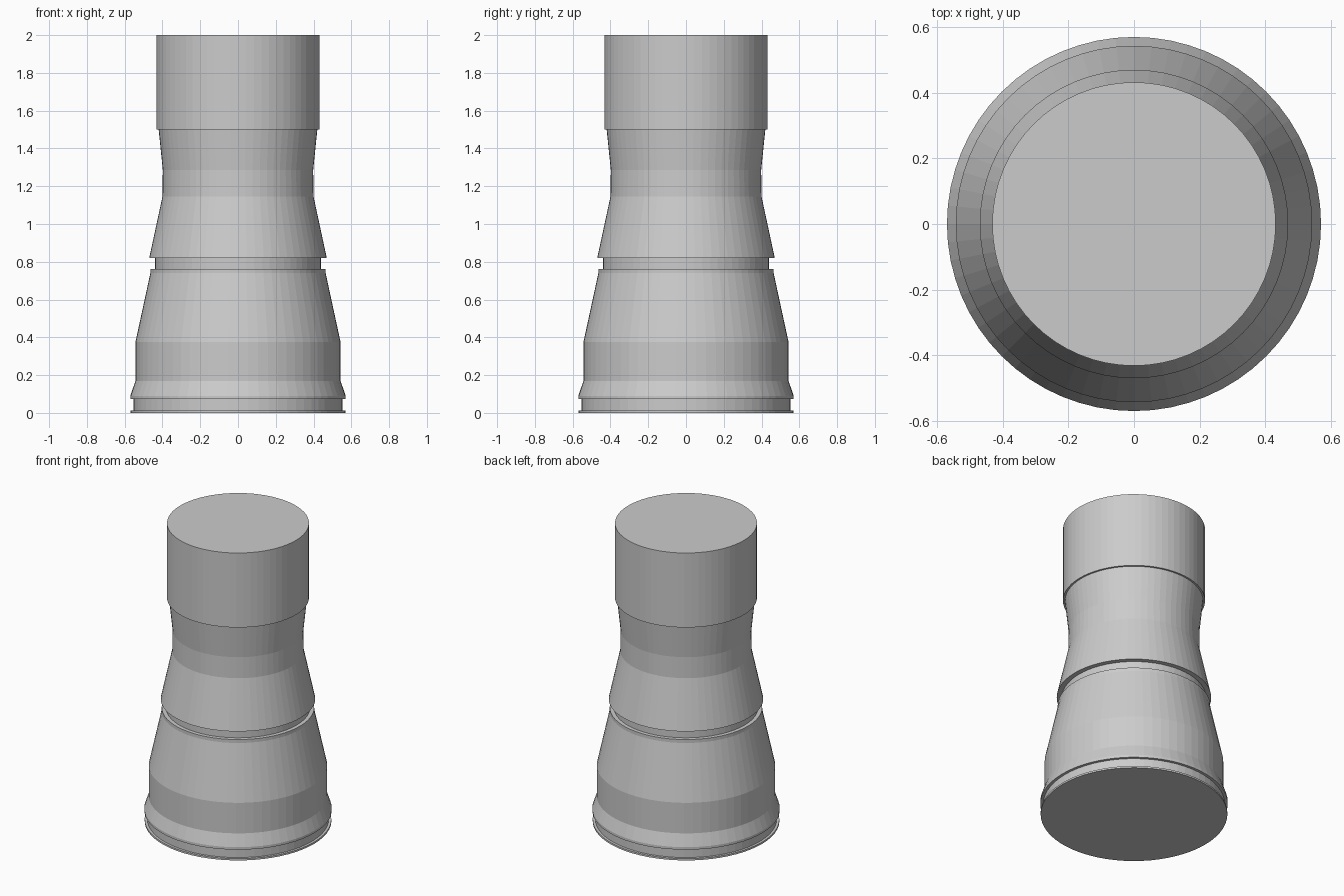
import bpy, bmesh, math

if "Cube" in bpy.data.objects:
    bpy.data.objects.remove(bpy.data.objects["Cube"])

SIDES = 64

# Outer profile (radius, height), bottom to top
profile = [
    (0.568, 0.0), (0.568, 0.012),            # foot rim
    (0.552, 0.012), (0.552, 0.073),          # recessed base band
    (0.57, 0.073), (0.57, 0.09), (0.543, 0.17),  # base collar
    (0.543, 0.375), (0.464, 0.74), (0.464, 0.763),  # lower body
    (0.439, 0.763), (0.439, 0.82),           # groove
    (0.47, 0.82), (0.40, 1.145),             # upper skirt
    (0.398, 1.285), (0.42, 1.50),            # waist
    (0.432, 1.50), (0.432, 2.0),             # top cylinder
]

# Turned body with closed ends
bm = bmesh.new()
rings = []
for r, z in profile:
    rings.append([bm.verts.new((r * math.cos(2 * math.pi * i / SIDES),
                                r * math.sin(2 * math.pi * i / SIDES), z))
                  for i in range(SIDES)])
for a, b in zip(rings, rings[1:]):
    for i in range(SIDES):
        j = (i + 1) % SIDES
        bm.faces.new((a[i], a[j], b[j], b[i]))
bm.faces.new(rings[0][::-1])
bm.faces.new(rings[-1])
bmesh.ops.recalc_face_normals(bm, faces=bm.faces)

mesh = bpy.data.meshes.new("turned_body")
bm.to_mesh(mesh)
bm.free()
body = bpy.data.objects.new("turned_body", mesh)
bpy.context.collection.objects.link(body)
